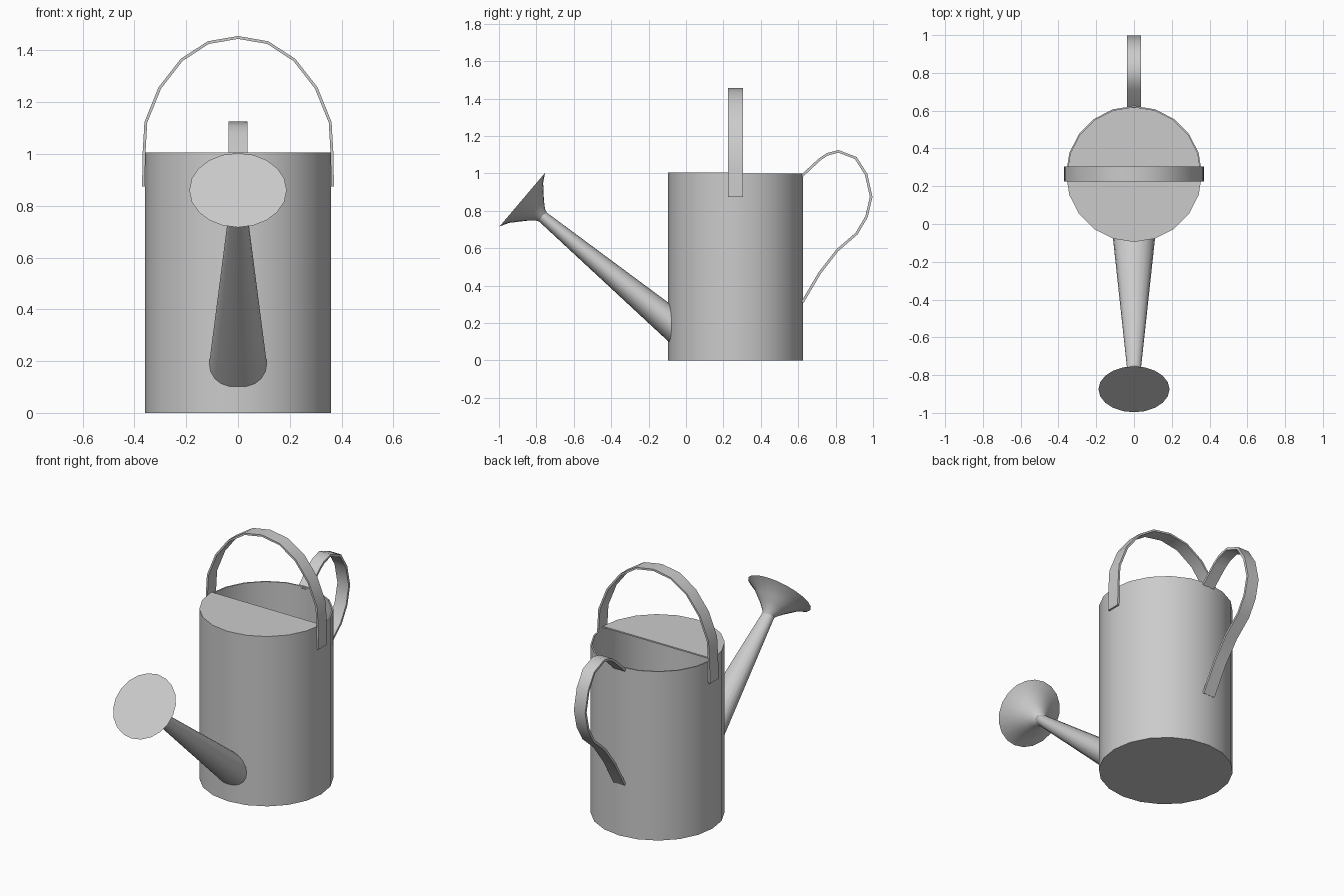
import bpy, math
from mathutils import Vector

if "Cube" in bpy.data.objects:
    bpy.data.objects.remove(bpy.data.objects["Cube"])

SIDES = 20
CY, R, H = 0.265, 0.36, 1.0          # body centre, radius, height


def make(name, verts, faces, thick=0.0, offset=0.0, angle=40):
    me = bpy.data.meshes.new(name)
    me.from_pydata([tuple(v) for v in verts], [], faces)
    me.validate()
    ob = bpy.data.objects.new(name, me)
    bpy.context.collection.objects.link(ob)
    bpy.ops.object.select_all(action='DESELECT')
    ob.select_set(True)
    bpy.context.view_layer.objects.active = ob
    # consistent outward normals
    bpy.ops.object.mode_set(mode='EDIT')
    bpy.ops.mesh.select_all(action='SELECT')
    bpy.ops.mesh.normals_make_consistent(inside=False)
    bpy.ops.object.mode_set(mode='OBJECT')
    if thick:
        m = ob.modifiers.new("thickness", 'SOLIDIFY')
        m.thickness, m.offset = thick, offset
        bpy.ops.object.modifier_apply(modifier=m.name)
    bpy.ops.object.shade_smooth_by_angle(angle=math.radians(angle))
    return ob


def ring(centre, u, v, n=SIDES):
    return [centre + u * math.cos(2 * math.pi * i / n) + v * math.sin(2 * math.pi * i / n)
            for i in range(n)]


def loft(name, rings, cap_start=False, cap_end=False, **kw):
    n = len(rings[0])
    verts = [p for r in rings for p in r]
    faces = [(k * n + i, k * n + (i + 1) % n, (k + 1) * n + (i + 1) % n, (k + 1) * n + i)
             for k in range(len(rings) - 1) for i in range(n)]
    if cap_start:
        faces.append(tuple(range(n)))
    if cap_end:
        faces.append(tuple(range((len(rings) - 1) * n, len(rings) * n)))
    return make(name, verts, faces, **kw)


def strap(name, path, across, thick):
    # flat band following a path of 3D points
    verts = [p + across * s for p in path for s in (-1, 1)]
    faces = [(2 * i, 2 * i + 1, 2 * i + 3, 2 * i + 2) for i in range(len(path) - 1)]
    return make(name, verts, faces, thick=thick)


X, Y, Z = Vector((1, 0, 0)), Vector((0, 1, 0)), Vector((0, 0, 1))

# open can with floor
loft("body", [ring(Vector((0, CY, z)), X * R, Y * R) for z in (0.0, H)],
     cap_start=True, thick=0.008, offset=-1)

# half lid over the front of the opening
half = [Vector((R * math.cos(a), CY + R * math.sin(a), H + 0.002))
        for a in (math.pi + math.pi * i / 10 for i in range(11))]
make("half_lid", half, [tuple(range(11))], thick=0.008)

# carrying handle arched over the top
side = [(0.365, 0.875), (0.363, 1.0), (0.356, 1.122), (0.302, 1.255),
        (0.218, 1.363), (0.115, 1.430)]
arch = side + [(0, 1.450)] + [(-x, z) for x, z in reversed(side)]
strap("top_handle", [Vector((x, CY, z)) for x, z in arch], Y * 0.04, 0.011)

# pouring handle at the back
back = [(0.618, 0.985), (0.715, 1.075), (0.755, 1.102), (0.815, 1.118), (0.908, 1.082),
        (0.963, 0.995), (0.990, 0.875), (0.965, 0.768), (0.912, 0.678),
        (0.810, 0.590), (0.715, 0.468), (0.622, 0.310)]
strap("back_handle", [Vector((0, y, z)) for y, z in back], X * 0.037, 0.014)

# spout: oval tube tapering towards the rose
axis = Vector((0, -0.763, 0.647))
perp = Vector((0, 0.647, 0.763))
rose_centre = Vector((0, -0.875, 0.86))
loft("spout", [ring(Vector((0, -0.07, 0.185)), X * 0.112, Z * 0.106),
               ring(rose_centre - axis * 0.135, X * 0.036, perp * 0.031)])

# trumpet-shaped rose with flat face
profile = [(-0.145, 0.031), (-0.125, 0.040), (-0.088, 0.074), (-0.055, 0.110),
           (-0.027, 0.140), (0.0, 0.188)]
loft("rose", [ring(rose_centre + axis * d, X * r, perp * r) for d, r in profile],
     cap_end=True)
